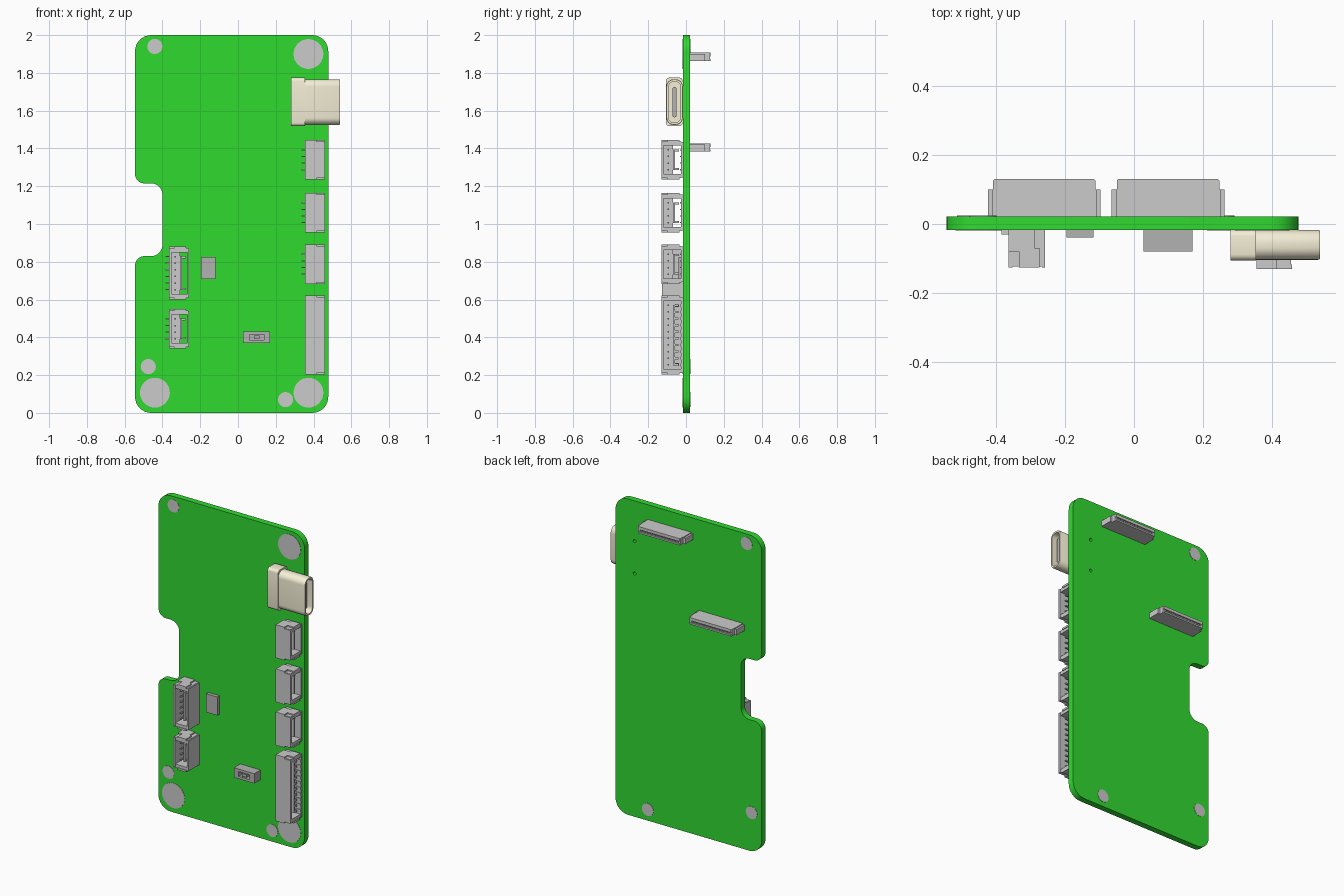
import bpy, bmesh, math
from mathutils import Vector

if "Cube" in bpy.data.objects:
    bpy.data.objects.remove(bpy.data.objects["Cube"])


def material(name, rgb):
    m = bpy.data.materials.new(name)
    m.diffuse_color = (*rgb, 1)
    m.use_nodes = True
    m.node_tree.nodes["Principled BSDF"].inputs["Base Color"].default_value = m.diffuse_color
    return m


GREEN = material("board_green", (0.03, 0.70, 0.03))
BEIGE = material("shell_beige", (0.92, 0.87, 0.68))
DARK = material("dark_grey", (0.45, 0.45, 0.45))
FRONT, BACK = -0.017, 0.022      # board faces in y


def finish(name, bm, mat=None, smooth=False):
    bmesh.ops.recalc_face_normals(bm, faces=bm.faces)
    me = bpy.data.meshes.new(name)
    bm.to_mesh(me)
    bm.free()
    ob = bpy.data.objects.new(name, me)
    bpy.context.collection.objects.link(ob)
    if mat:
        me.materials.append(mat)
    if smooth:
        bpy.ops.object.select_all(action='DESELECT')
        ob.select_set(True)
        bpy.context.view_layer.objects.active = ob
        bpy.ops.object.shade_smooth_by_angle(angle=math.radians(35))
    return ob


def box(bm, a, b):
    a, b = Vector(a), Vector(b)
    vs = bmesh.ops.create_cube(bm, size=1)["verts"]
    for v in vs:
        v.co = Vector([(a[i] + b[i]) / 2 + v.co[i] * abs(b[i] - a[i]) for i in range(3)])


def rounded(corners, n=8):
    """2D outline; corners are right-angled (x, y, radius)."""
    out = []
    for i, (x, y, r) in enumerate(corners):
        p = Vector((x, y))
        d1 = (Vector(corners[i - 1][:2]) - p).normalized()
        d2 = (Vector(corners[(i + 1) % len(corners)][:2]) - p).normalized()
        c = p + (d1 + d2) * r
        for k in range(n + 1):
            t = math.pi / 2 * k / n
            out.append(c - d2 * r * math.cos(t) - d1 * r * math.sin(t))
    return out


def rect(x0, x1, y0, y1, r, n=8):
    return rounded([(x0, y0, r), (x1, y0, r), (x1, y1, r), (x0, y1, r)], n)


def loft(bm, rings):
    """Bridge rings of equal size and cap both ends."""
    rv = [[bm.verts.new(p) for p in ring] for ring in rings]
    for a, b in zip(rv, rv[1:]):
        for i in range(len(a)):
            j = (i + 1) % len(a)
            bm.faces.new((a[i], a[j], b[j], b[i]))
    bm.faces.new(rv[0])
    bm.faces.new(rv[-1])


def along_x(ring, x):
    return [(x, p[0], p[1]) for p in ring]


def along_y(ring, y):
    return [(p[0], y, p[1]) for p in ring]


def disc(bm, x, z, r, y0, y1, n=32):
    ring = [(x + r * math.cos(2 * math.pi * i / n), z + r * math.sin(2 * math.pi * i / n))
            for i in range(n)]
    loft(bm, [along_y(ring, y0), along_y(ring, y1)])


# Board with rounded corners and a notch in the left edge
outline = rounded([(-0.545, 0, .085), (0.478, 0, .085), (0.478, 2, .085), (-0.545, 2, .085),
                   (-0.545, 1.215, .05), (-0.40, 1.215, .06), (-0.40, 0.83, .06), (-0.545, 0.83, .05)])
bm = bmesh.new()
loft(bm, [along_y(outline, FRONT), along_y(outline, BACK)])
board = finish("circuit_board", bm, GREEN, True)

# Two locating holes behind the charging port
bm = bmesh.new()
for z in (1.745, 1.54):
    disc(bm, 0.345, z, 0.010, -0.1, 0.1, 16)
cutter = finish("hole_cutter", bm)
cutter.hide_render = True
cutter.hide_set(True)
mod = board.modifiers.new("holes", 'BOOLEAN')
mod.object = cutter
mod.solver = 'EXACT'

# Large pads on the front, small pads that pass through the board
bm = bmesh.new()
for x, z in ((0.373, 1.90), (-0.44, 0.107), (0.373, 0.107)):
    disc(bm, x, z, 0.079, FRONT - 0.002, FRONT + 0.004)
finish("mounting_pads", bm, None, True)
bm = bmesh.new()
for x, z in ((-0.44, 1.94), (-0.475, 0.245), (0.252, 0.07)):
    disc(bm, x, z, 0.04, FRONT - 0.002, BACK + 0.002)
finish("small_pads", bm, None, True)

# Charging port: hollow shell, rear cover and contact tongue
bm = bmesh.new()
outer = rect(-0.104, FRONT, 1.525, 1.766, 0.038)
inner = rect(-0.093, FRONT - 0.011, 1.537, 1.754, 0.030)
loft(bm, [along_x(outer, 0.34), along_x(outer, 0.535), along_x(rect(-0.102, FRONT - .002, 1.527, 1.764, .036), 0.541),
          along_x(inner, 0.541), along_x(inner, 0.37)])
finish("port_shell", bm, BEIGE, True)
bm = bmesh.new()
cover = rect(-0.106, FRONT, 1.518, 1.775, 0.018, 4)
loft(bm, [along_x(cover, 0.28), along_x(cover, 0.355)])
finish("port_rear_cover", bm, BEIGE, True)
bm = bmesh.new()
tongue = rect(-0.071, -0.050, 1.565, 1.725, 0.009, 4)
loft(bm, [along_x(tongue, 0.365), along_x(tongue, 0.52)])
finish("port_tongue", bm, DARK, True)


def socket(name, pins, to_world, closed=False):
    """Wire socket: u across, v along the row, w towards the opening."""
    L, U, D, t = 0.07 + 0.035 * pins, 0.106, 0.104, 0.012
    bm = bmesh.new()

    def b(u0, u1, v0, v1, w0, w1):
        box(bm, to_world(u0, v0, w0), to_world(u1, v1, w1))

    b(0, t, .01, L - .01, 0, D)                       # long walls
    b(U - t * .7, U, .01, L - .01, 0, D)
    b(t, U if closed else .058, .03, L - .03, 0, .022)  # floor
    for v0, v1, k0, k1 in ((.008, .03, 0, .012), (L - .03, L - .008, L - .012, L)):
        b(t / 2, U - t / 2, v0, v1, 0, D - .004)      # end walls
        b(0, .075, k0, k1, 0, .06)                    # stepped end tabs
        b(.03, .09, k0, k1, .05, D)
    b(.058, .068, .05, L - .05, 0, .085)              # tongue
    for v in (.05, L - .062):
        b(.058, .088, v, v + .012, 0, .07)
    for i in range(pins):
        v = L / 2 + (i - (pins - 1) / 2) * .035
        if closed:
            b(.068, .084, v - .006, v + .006, 0, .085)
            b(.094, .108, v - .008, v + .008, .06, D)
        b(.030, .038, v - .004, v + .004, 0, .08)     # contacts
    return bm


def solder_legs(bm, pins, z0, x0, x1):
    L = 0.07 + 0.035 * pins
    for i in range(pins):
        z = z0 + L / 2 + (i - (pins - 1) / 2) * .035
        box(bm, (x0, FRONT - .014, z - .003), (x1, FRONT, z + .003))


# Side-facing sockets along the right edge
for k, (z0, pins) in enumerate(((1.235, 4), (0.955, 4), (0.682, 4), (0.202, 10))):
    bm = socket("s", pins, lambda u, v, w: (0.356 + w, -0.131 + u * 1.075, z0 + v), pins == 10)
    if pins == 4:
        solder_legs(bm, pins, z0, 0.335, 0.36)
    finish(f"side_socket_{k + 1}", bm)

# Front-facing sockets near the left edge
for k, (z0, pins) in enumerate(((0.60, 6), (0.34, 4))):
    bm = socket("s", pins, lambda u, v, w: (-0.365 + u, FRONT - w * 1.06, z0 + v))
    solder_legs(bm, pins, z0, -0.385, -0.36)
    finish(f"front_socket_{k + 1}", bm)

# Chip
bm = bmesh.new()
box(bm, (-0.197, -0.039, 0.708), (-0.118, FRONT, 0.825))
finish("chip", bm, DARK)

# Slide switch: frame round a slot with a slider inside
bm = bmesh.new()
x0, x1, z0, z1 = 0.027, 0.17, 0.37, 0.432
box(bm, (x0, -0.045, z0), (x1, FRONT, z1))
for a, c in (((x0, z0), (x1, .386)), ((x0, .416), (x1, z1)), ((x0, .386), (.060, .416)), ((.137, .386), (x1, .416))):
    box(bm, (a[0], -0.08, a[1]), (c[0], -0.045, c[1]))
box(bm, (.084, -0.078, .392), (.114, -0.045, .410))
finish("slide_switch", bm, DARK)

# Flat cable connectors on the back, with a toothed slot
for k, (x0, z0) in enumerate(((-0.065, 1.864), (-0.425, 1.384))):
    bm = bmesh.new()
    x1, z1 = x0 + 0.328, z0 + 0.043
    box(bm, (x0, BACK, z0), (x1, 0.100, z1 - .006))
    box(bm, (x0 + .012, BACK, z0), (x1 - .012, 0.100, z1))
    lip = [(x0 + .015, .095), (x1 - .015, .095), (x1 - .015, .126), (x1 - .020, .131),
           (x0 + .020, .131), (x0 + .015, .126)]
    for a, c in ((z0, z0 + .010), (z0 + .024, z1)):
        loft(bm, [[(p[0], p[1], a) for p in lip], [(p[0], p[1], c) for p in lip]])
    for a in (x0 + .015, x1 - .030):
        box(bm, (a, .095, z0), (a + .015, .126, z1))
    for i in range(20):
        x = x0 + .04 + i * .0131
        box(bm, (x - .003, .095, z0 + .006), (x + .003, .124, z0 + .026))
    finish(f"cable_connector_{k + 1}", bm)
